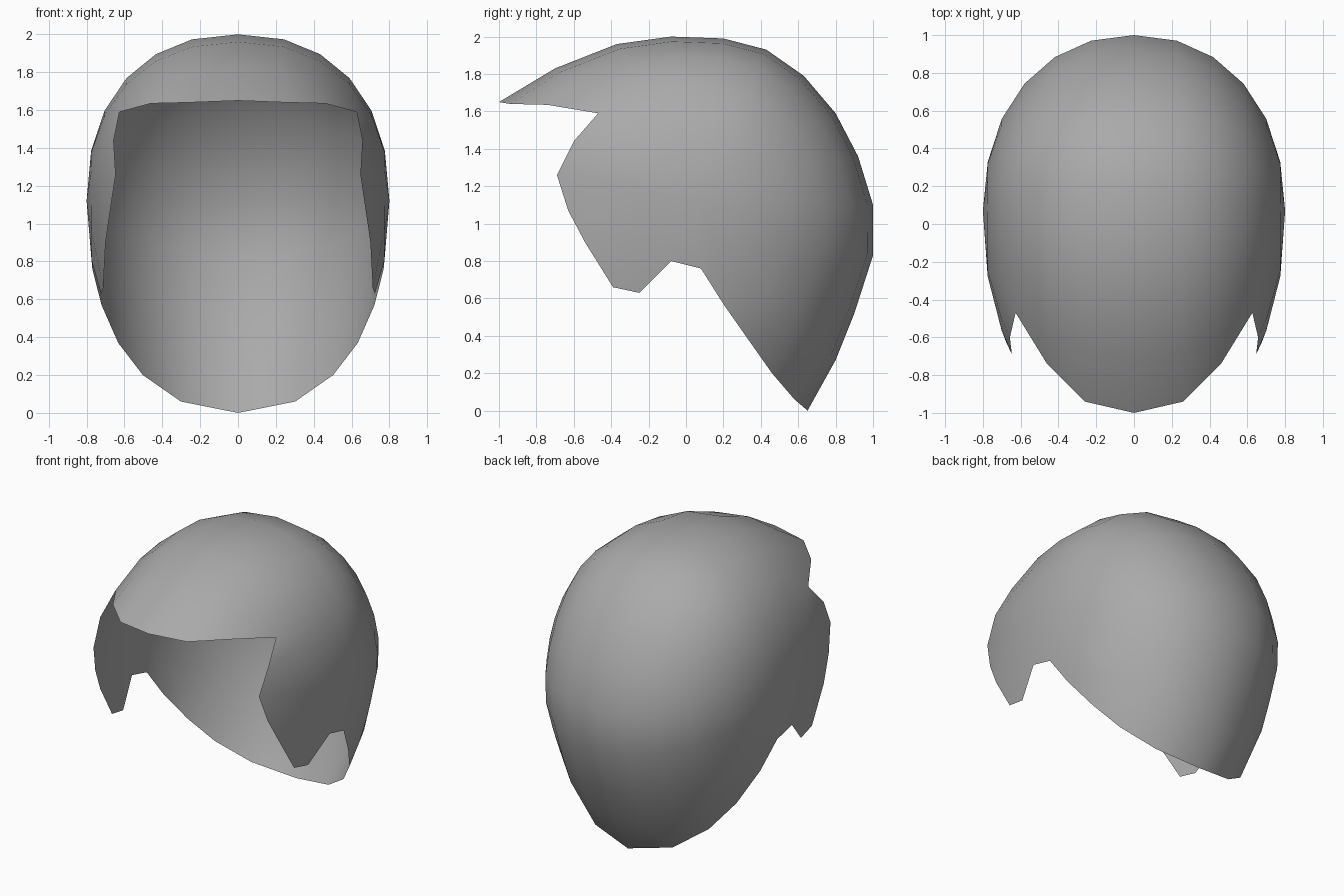
import bpy, bmesh, math
from mathutils import Vector, geometry

if "Cube" in bpy.data.objects:
    bpy.data.objects.remove(bpy.data.objects["Cube"])

# Side profile (y, z): visible ridge from brow tip over the crown to the nape
RIDGE = [(-1, 1.65), (-.7, 1.83), (-.37, 1.96), (-.08, 2), (.2, 1.99), (.43, 1.93),
         (.63, 1.79), (.8, 1.59), (.92, 1.36), (1, 1.1), (1, .83), (.9, .52),
         (.8, .27), (.65, 0)]
# Imaginary remainder of the head egg, used only to shape the sides
REST = [(.5, -.09), (.3, -.14), (0, -.18), (-.3, -.15), (-.64, 0), (-.9, .15),
        (-1.1, .55), (-1.15, 1), (-1.13, 1.36)]
# Hairline from nape past the ear notch, sideburn and temple to the brow
HAIRLINE = [(.58, .06), (.46, .2), (.34, .37), (.2, .57), (.08, .76), (-.08, .8),
            (-.25, .63), (-.39, .66), (-.54, .9), (-.63, 1.07), (-.69, 1.26),
            (-.6, 1.44), (-.47, 1.59), (-.74, 1.635), (-.94, 1.64)]
CENTRE = Vector((.07, 1.12))
HALF_WIDTH = .8
EGG = [Vector(p) for p in RIDGE + REST]


def power(angle):
    """Roundness of the cross-section, fuller at the top."""
    return 2.15 + .12 * math.sin(angle)


def egg_radius(angle):
    d = Vector((math.cos(angle), math.sin(angle)))
    for a, b in zip(EGG, EGG[1:] + EGG[:1]):
        hit = geometry.intersect_line_line_2d(CENTRE, CENTRE + d * 4, a, b)
        if hit:
            return (hit - CENTRE).length
    return 1.2


def flatten(p):
    """Side-view point -> unrolled dome coordinates."""
    v = Vector(p) - CENTRE
    a = math.atan2(v.y, v.x)
    s = min(1, v.length / egg_radius(a))
    phi = math.asin(s ** (power(a) / 2)) / (math.pi / 2)
    return Vector((phi * math.cos(a), phi * math.sin(a)))


def lift(q):
    """Unrolled dome coordinates -> point on the right side of the head."""
    a = math.atan2(q.y, q.x)
    phi = min(1, q.length) * math.pi / 2
    e = 2 / power(a)
    r = egg_radius(a) * math.sin(phi) ** e
    x = HALF_WIDTH * max(0, math.cos(phi)) ** e
    return Vector((x, CENTRE.x + r * math.cos(a), CENTRE.y + r * math.sin(a)))


# Outline of one half, with the ridge exactly on the dome's rim
rim = []
for p in RIDGE:
    v = Vector(p) - CENTRE
    rim.append(v.normalized())
border = rim + [flatten(p) for p in HAIRLINE]
n = len(border)

# Inner rings of points, aligned with the ridge points
angles = [math.atan2(p.y - CENTRE.y, p.x - CENTRE.x) for p in EGG]
inner = [Vector((0, 0))]
for k in range(1, 6):
    for a in angles[::2] if k == 1 else angles:
        inner.append(Vector((math.cos(a), math.sin(a))) * k / 6)


def clear_of_border(q):
    for a, b in zip(border, border[1:] + border[:1]):
        c, t = geometry.intersect_point_line(q, a, b)
        c = a.lerp(b, max(0, min(1, t)))
        if (Vector(c[:2]) - q).length < .05:
            return False
    return True


points = border + [q for q in inner if clear_of_border(q)]
edges = [(i, (i + 1) % n) for i in range(n)]
flat, _, tris, *_ = geometry.delaunay_2d_cdt(points, edges, [], 1, 1e-5)

# Half of the hair cap
bm = bmesh.new()
verts = []
for q in flat:
    co = lift(q)
    if q.length > .9999:
        co.x = 0
    verts.append(bm.verts.new(co))
mid = Vector((0, CENTRE.x, CENTRE.y))
for t in tris:
    f = bm.faces.new([verts[i] for i in t])
    f.normal_update()
    if f.normal.dot(f.calc_center_median() - mid) < 0:
        f.normal_flip()
    f.smooth = True
bmesh.ops.delete(bm, geom=[v for v in bm.verts if not v.link_faces], context='VERTS')
mesh = bpy.data.meshes.new("hair_cap")
bm.to_mesh(mesh)
bm.free()

hair = bpy.data.objects.new("hair_cap", mesh)
bpy.context.collection.objects.link(hair)
mirror = hair.modifiers.new("both_sides", 'MIRROR')
mirror.merge_threshold = .002

grey = bpy.data.materials.new("hair_grey")
grey.diffuse_color = (.4, .4, .4, 1)
grey.use_nodes = True
grey.node_tree.nodes["Principled BSDF"].inputs["Base Color"].default_value = grey.diffuse_color
mesh.materials.append(grey)
